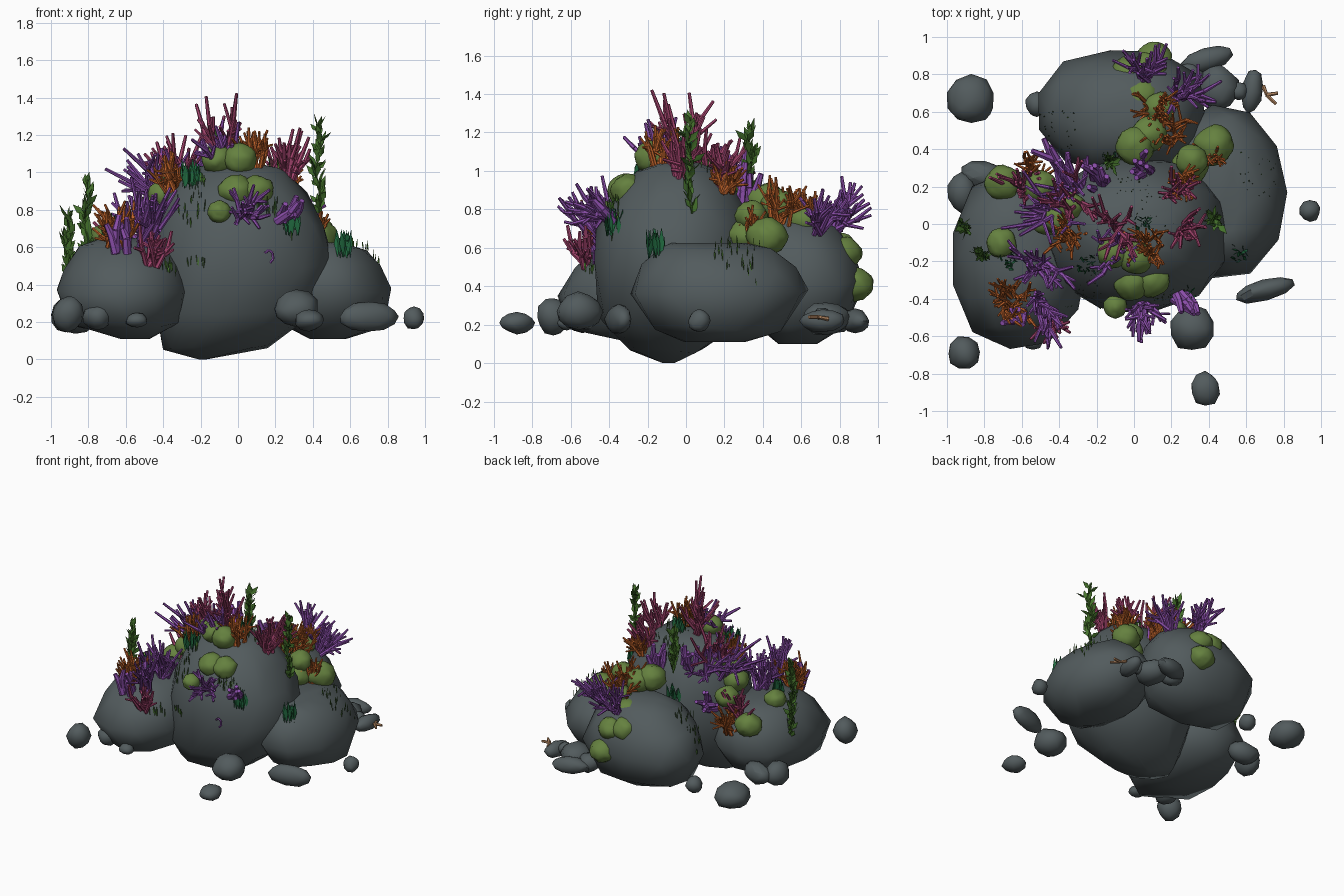
import bpy, bmesh, math, random
from mathutils import Vector, Matrix, noise
from mathutils.bvhtree import BVHTree

if "Cube" in bpy.data.objects:
    bpy.data.objects.remove(bpy.data.objects["Cube"])

random.seed(7)
R = random.uniform
UP = Vector((0, 0, 1))


def mat(name, col):
    m = bpy.data.materials.new(name)
    m.diffuse_color = (*col, 1)
    m.use_nodes = True
    m.node_tree.nodes["Principled BSDF"].inputs["Base Color"].default_value = m.diffuse_color
    return m


ROCK = mat("rock_grey", (.085, .105, .11))
PURPLE = mat("purple", (.27, .08, .42))
MAGENTA = mat("magenta", (.38, .06, .16))
ORANGE = mat("orange", (.55, .13, .025))
MOSS = mat("moss_green", (.13, .22, .05))
KELP = mat("kelp_green", (.06, .17, .025))
LEAF = mat("leaf_green", (.015, .14, .05))
TAN = mat("tan", (.45, .24, .12))


def finish(bm, name, material, angle=50):
    me = bpy.data.meshes.new(name)
    bm.to_mesh(me)
    bm.free()
    me.materials.append(material)
    ob = bpy.data.objects.new(name, me)
    bpy.context.collection.objects.link(ob)
    bpy.ops.object.select_all(action='DESELECT')
    ob.select_set(True)
    bpy.context.view_layer.objects.active = ob
    bpy.ops.object.shade_smooth_by_angle(angle=math.radians(angle))
    return ob


def hull(bm):
    r = bmesh.ops.convex_hull(bm, input=bm.verts)
    junk = [v for v in r['geom_interior'] if isinstance(v, bmesh.types.BMVert)]
    bmesh.ops.delete(bm, geom=junk, context='VERTS')


def boulder(name, rings, power=2, n=11, jit=.035):
    # convex rock through rings of (z, cx, cy, rx, ry); power > 2 makes it boxier
    bm = bmesh.new()
    for k, (z, cx, cy, rx, ry) in enumerate(rings):
        for i in range(n):
            a = 2 * math.pi * (i + .5 * (k % 2)) / n
            c, s = math.cos(a), math.sin(a)
            f = (1 + R(-jit, jit)) / (abs(c) ** power + abs(s) ** power) ** (1 / power)
            bm.verts.new((cx + rx * f * c, cy + ry * f * s, z + R(0, jit) * (0 < k < len(rings) - 1)))
    hull(bm)
    return finish(bm, name, ROCK)


# Four large boulders
boulders = [
    boulder("main_boulder", [(0, -.19, -.09, .02, .03), (.05, -.12, -.1, .28, .2), (.23, -.02, -.07, .44, .38),
                             (.48, .02, -.06, .5, .43), (.7, .01, -.06, .46, .41), (.87, 0, -.05, .37, .33),
                             (.99, 0, -.04, .26, .22), (1.045, 0, -.04, .12, .1)], 2.15),
    boulder("left_boulder", [(.11, -.55, -.2, .08, .1), (.17, -.61, -.2, .3, .4), (.34, -.61, -.19, .37, .49),
                             (.48, -.61, -.17, .32, .42), (.59, -.62, -.15, .23, .31), (.65, -.63, -.15, .1, .16)], 2.15),
    boulder("right_boulder", [(.11, .48, .15, .1, .16), (.16, .51, .17, .28, .33), (.35, .47, .17, .36, .47),
                              (.48, .47, .17, .3, .4), (.57, .47, .16, .22, .32), (.625, .46, .12, .1, .2)]),
    boulder("back_boulder", [(.1, -.03, .58, .1, .1), (.18, -.06, .6, .36, .24), (.4, -.06, .6, .45, .33),
                             (.57, -.05, .58, .38, .29), (.69, -.03, .57, .28, .21), (.76, -.02, .55, .14, .1)], 2.6),
]

# One search tree over the boulders for seating everything on them
vs, fs = [], []
for ob in boulders:
    o = len(vs)
    vs += [v.co.copy() for v in ob.data.vertices]
    fs += [[o + i for i in p.vertices] for p in ob.data.polygons]
TREE = BVHTree.FromPolygons(vs, fs)


def seat(p):
    # (x, y): drop from above; (x, y, z): nearest surface point
    if len(p) == 2:
        h = TREE.ray_cast(Vector((p[0], p[1], 3)), -UP)
        if h[0]:
            return h[0], h[1]
        p = (*p, .5)
    h = TREE.find_nearest(Vector(p))
    return h[0], h[1]


# Loose stones: x, y, z, rx, ry, rz, turn
stones = [(-.87, .66, .24, .13, .13, .1, 0), (-.52, .64, .22, .06, .07, .06, 0), (-.92, .17, .24, .08, .11, .09, 0),
          (-.81, .26, .24, .12, .08, .08, -10), (-.91, -.69, .24, .09, .085, .1, 20), (.31, -.56, .27, .12, .12, .1, 0),
          (.38, -.88, .21, .08, .09, .055, 0), (.70, -.35, .23, .17, .055, .08, 14), (.94, .07, .22, .058, .058, .06, 0),
          (.39, .88, .22, .14, .065, .06, 18), (.45, .73, .23, .11, .12, .09, 0), (.63, .71, .22, .055, .12, .06, -10),
          (.3, .78, .23, .09, .08, .07, 0), (-.75, -.54, .23, .08, .09, .07, 0), (-.54, -.62, .21, .06, .05, .04, 0),
          (.56, .71, .24, .05, .05, .05, 30)]
for i, (x, y, z, a, b, c, t) in enumerate(stones):
    bm = bmesh.new()
    bmesh.ops.create_icosphere(bm, subdivisions=2, radius=1)
    for v in bm.verts:
        v.co *= 1 + .18 * noise.noise(v.co * 1.1 + Vector((i * 7.3, .4, .2)))
    hull(bm)
    bm.transform(Matrix.Translation((x, y, z)) @ Matrix.Rotation(math.radians(t), 4, 'Z') @ Matrix.Diagonal((a, b, c, 1)))
    finish(bm, f"stone_{i}", ROCK)


def tube(bm, a, b, r0, r1, n=6):
    d = (b - a).normalized()
    u = d.orthogonal().normalized()
    w = d.cross(u)
    ring = [[bm.verts.new(p + (u * math.cos(t) + w * math.sin(t)) * r)
             for t in (2 * math.pi * i / n for i in range(n))] for p, r in ((a, r0), (b, r1))]
    for i in range(n):
        j = (i + 1) % n
        bm.faces.new((ring[0][i], ring[0][j], ring[1][j], ring[1][i]))
    bm.faces.new(ring[1])
    bm.faces.new(ring[0][::-1])


def jitter(d, s):
    return (d + Vector((R(-s, s), R(-s, s), R(-s, s)))).normalized()


def corals(name, material, spots, n, rad, spread, twigs, foot=.03):
    # spots: (position, length, sideways lean); each sprouts n branches with twigs
    bm = bmesh.new()
    for pos, length, lean in spots:
        p, nor = seat(pos)
        axis = (nor * lean + UP * (1 - lean)).normalized()
        for _ in range(n):
            d = jitter(axis, spread)
            a = p - axis * .02 + Vector((R(-foot, foot), R(-foot, foot), 0))
            L = length * R(.6, 1)
            b = a + d * L * .6
            c = b + jitter(d, .3) * L * .4
            tube(bm, a, b, rad, rad * .9)
            tube(bm, b, c, rad * .9, rad * .6)
            for _ in range(twigs):
                s = a.lerp(b, R(.4, 1))
                tube(bm, s, s + jitter(d, .8) * L * R(.25, .45), rad * .8, rad * .55)
    finish(bm, name, material)


# Branching corals
corals("purple_coral", PURPLE, [((-.09, -.14), .29, .3), ((-.42, .1, .85), .46, .55), ((-.32, .2, .88), .3, .5),
       ((-.5, -.22), .36, .3), ((-.5, -.42), .42, .35), ((.04, -.45, .78), .24, .95), ((.06, .78), .3, .4),
       ((.24, .68), .3, .5)], 11, .014, .58, 2)
corals("magenta_coral", MAGENTA, [((-.08, -.03), .44, .15), ((-.36, .14, .95), .38, .3), ((.28, -.03), .31, .2),
       ((-.46, -.52), .26, .4), ((.22, .18), .28, .2), ((-.6, .17), .3, .3)], 11, .014, .5, 2)
corals("orange_coral", ORANGE, [((-.65, -.42), .29, .2), ((-.35, -.05), .24, .2), ((.09, -.13), .23, .2),
       ((.24, .2), .2, .2), ((.24, .48, .86), .28, .2), ((.42, .36), .24, .4), ((.12, .6), .2, .3),
       ((-.54, .24), .26, .3)], 16, .011, .6, 3, .05)
# Thick finger corals
corals("finger_coral", PURPLE, [((.24, -.36, .74), .2, .85), ((.06, .3), .28, .2), ((-.18, .22), .24, .5),
       ((-.62, -.48), .22, .3), ((-.4, .26, .62), .34, .6)], 7, .024, .32, 0, .045)

# Lumpy moss corals: x, y, z, radius
lumps = [(-.7, .22, .58, .09), (-.71, -.1, .66, .075), (-.46, .03, .8, .085), (-.4, .03, .88, .08), (-.11, -.15, 1.07, .08),
         (.01, -.18, 1.07, .085), (-.01, -.31, .9, .09), (.1, -.3, .9, .085), (-.1, -.44, .79, .06), (.08, .48, .82, .09),
         (.01, .42, .84, .1), (.43, .42, .66, .1), (.31, .34, .77, .08), (-.04, .7, .65, .09), (.04, .68, .67, .09),
         (.11, .88, .41, .09), (.14, .62, .74, .08), (-.03, .8, .59, .09), (.08, .82, .57, .09), (.3, .31, .66, .09),
         (-.34, .1, .95, .07), (-.5, .2, .74, .08)]
bm = bmesh.new()
for i, (x, y, z, r) in enumerate(lumps):
    new = bmesh.ops.create_icosphere(bm, subdivisions=3, radius=1)['verts']
    for v in new:
        o = Vector((i * 9.3, 3.1, .7))
        s = 1.03 + .12 * noise.noise(v.co * 1.6 + o) + .14 * abs(noise.noise(v.co * 3.4 + o))
        v.co = Vector((x, y, z)) + v.co * s * r
        v.co.z = z + (v.co.z - z) * .9
finish(bm, "moss_coral", MOSS, 60)


def blade(bm, p, d, length, width, thick=.25):
    # pointed leaf with a slight fold
    side = d.cross(Vector((R(-1, 1), R(-1, 1), .1))).normalized() * width / 2
    m = p + d * length * .5
    a, b, c, t = [bm.verts.new(q) for q in (p, m + side, m - side, p + d * length)]
    k = bm.verts.new(m + d.cross(side) * thick)
    for f in ((a, b, k), (b, t, k), (t, c, k), (c, a, k)):
        bm.faces.new(f)


# Grass tufts: centre x, y, patch radii
bm = bmesh.new()
for x, y, a, b in [(-.42, .5, .1, .1), (.67, .27, .1, .12), (.1, .05, .12, .1), (-.25, -.27, .08, .12), (0, .22, .1, .06),
                   (-.3, -.5, .08, .08), (.2, -.38, .1, .03)]:
    for _ in range(28):
        p, _n = seat((x + R(-a, a), y + R(-b, b)))
        if p.z > .4:
            blade(bm, p - UP * .005, jitter(UP, .12), R(.05, .08), .009)
finish(bm, "grass_tufts", KELP)

# Broad-leaf plants
bm = bmesh.new()
for pos in [(.56, -.16), (-.25, -.22), (.29, -.38, .68), (-.68, -.2), (-.13, .33), (.05, .02)]:
    p, _n = seat(pos)
    for _ in range(18):
        blade(bm, p + Vector((R(-.04, .04), R(-.04, .04), -.02)), jitter(UP, .15), R(.11, .17), .034)
finish(bm, "leaf_plants", LEAF)

# Tall kelp stalks: x, y, bottom z, top z
bm = bmesh.new()
for x, y, z0, z1 in [(.43, .02, .78, 1.26), (-.81, -.17, .56, .94), (-.91, -.02, .45, .76), (-.13, .33, .88, 1.2)]:
    steps = 20
    pts = [Vector((x + .012 * math.sin(i * .5), y + .012 * math.cos(i * .6), z0 + (z1 - z0) * i / steps)) for i in range(steps + 1)]
    for a, b in zip(pts, pts[1:]):
        tube(bm, a, b, .005, .005, 5)
        for _ in range(3):
            blade(bm, a, jitter(UP, .6), R(.06, .1), .036)
finish(bm, "kelp", KELP)

# Small tan sprig on the back-right stones
bm = bmesh.new()
for a, b in [((.69, .74, .23), (.71, .69, .24)), ((.71, .69, .24), (.76, .64, .24)), ((.71, .69, .24), (.77, .7, .24))]:
    tube(bm, Vector(a), Vector(b), .012, .009)
finish(bm, "tan_sprig", TAN)

# Small purple hooked worm on the front face
bm = bmesh.new()
pts = [Vector((.165 + .025 * math.cos(t), -.48, .55 + .035 * math.sin(t))) for t in (2.6, 1.6, .6, -.4, -1.3)]
for a, b in zip(pts, pts[1:]):
    tube(bm, a, b, .007, .007)
finish(bm, "purple_hook", PURPLE)
